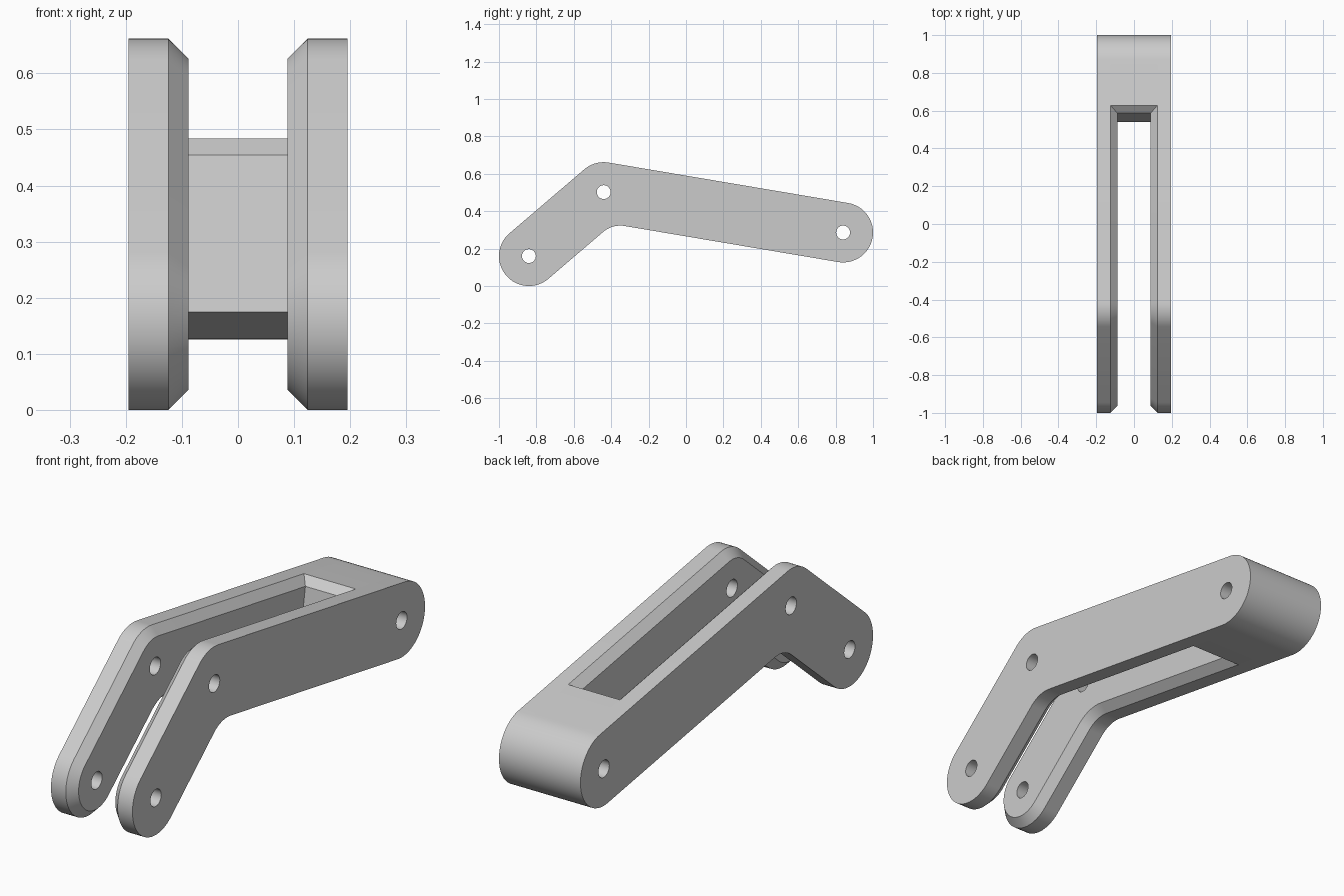
import bpy, bmesh, math
from math import radians, cos, sin, pi
from mathutils import Vector, Matrix

if "Cube" in bpy.data.objects:
    bpy.data.objects.remove(bpy.data.objects["Cube"], do_unlink=True)

# Pivot centres in the (y, z) plane and main sizes
FOOT, KNEE, END = Vector((-0.84, 0.16)), Vector((-0.44, 0.502)), Vector((0.84, 0.286))
R, FILLET, HOLE = 0.16, 0.14, 0.037
CHAMFER, X_OUT, X_EDGE = 0.036, 0.195, 0.124
WALL = -0.278                      # slot end, measured along the arm from END
ARM = math.atan2(*(END - KNEE).yx)
LEG = math.atan2(*(KNEE - FOOT).yx)

grey = bpy.data.materials.new("light grey")
grey.use_nodes = True
grey.diffuse_color = (0.6, 0.6, 0.6, 1)
grey.node_tree.nodes["Principled BSDF"].inputs["Base Color"].default_value = grey.diffuse_color


def arc(centre, radius, start, stop, steps):
    angles = [start + (stop - start) * i / steps for i in range(steps + 1)]
    return [centre + radius * Vector((cos(a), sin(a))) for a in angles]


def outline(inset):
    """Bent link outline, moved inward by the inset."""
    half, r = pi / 2, R - inset
    bisector = (ARM + LEG) / 2 - half
    reach = (R + FILLET) / cos((LEG - ARM) / 2)
    inner = KNEE + reach * Vector((cos(bisector), sin(bisector)))
    return (arc(END, r, ARM - half, ARM + half, 32)
            + arc(KNEE, r, ARM + half, LEG + half, 12)
            + arc(FOOT, r, LEG + half, LEG + 3 * half, 32)
            + arc(inner, FILLET + inset, LEG + half, ARM + half, 12))


def loft(name, sections):
    """Solid through (x, profile) sections."""
    bm = bmesh.new()
    rings = [[bm.verts.new((x, p.x, p.y)) for p in prof] for x, prof in sections]
    for a, b in zip(rings, rings[1:]):
        for i in range(len(a)):
            bm.faces.new((a[i - 1], a[i], b[i], b[i - 1]))
    bm.faces.new(rings[0])
    bm.faces.new(rings[-1])
    bmesh.ops.recalc_face_normals(bm, faces=bm.faces[:])
    return to_object(name, bm)


def to_object(name, bm):
    mesh = bpy.data.meshes.new(name)
    bm.to_mesh(mesh)
    bm.free()
    mesh.materials.append(grey)
    obj = bpy.data.objects.new(name, mesh)
    bpy.context.collection.objects.link(obj)
    return obj


# Side plates with chamfered inner rims
parts = []
for name, side in (("left_arm", 1), ("right_arm", -1)):
    parts.append(loft(name, [(side * X_OUT, outline(0)),
                             (side * X_EDGE, outline(0)),
                             (side * (X_EDGE - CHAMFER), outline(CHAMFER))]))

# Solid end joining the plates, chamfered at the top of the slot
along = Vector((cos(ARM), sin(ARM)))
up = Vector((-along.y, along.x))
block = arc(END, R, ARM - pi / 2, ARM + pi / 2, 32)
for s, t in ((WALL + CHAMFER, R), (WALL, R - CHAMFER), (WALL, -R)):
    block.append(END + along * s + up * t)
parts.append(loft("end_block", [(-X_EDGE, block), (X_EDGE, block)]))

# Pivot holes
bm = bmesh.new()
for c in (FOOT, KNEE, END):
    bmesh.ops.create_cone(bm, cap_ends=True, segments=32, radius1=HOLE, radius2=HOLE, depth=1,
                          matrix=Matrix.Translation((0, c.x, c.y)) @ Matrix.Rotation(radians(90), 4, "Y"))
cutter = to_object("hole_cutter", bm)
cutter.hide_render = True

for obj in parts:
    mod = obj.modifiers.new("pivot_holes", "BOOLEAN")
    mod.operation, mod.solver, mod.object = "DIFFERENCE", "EXACT", cutter
    bpy.ops.object.select_all(action="DESELECT")
    obj.select_set(True)
    bpy.context.view_layer.objects.active = obj
    bpy.ops.object.modifier_apply(modifier=mod.name)
    bpy.ops.object.shade_smooth_by_angle(angle=radians(30))

bpy.data.objects.remove(cutter, do_unlink=True)
